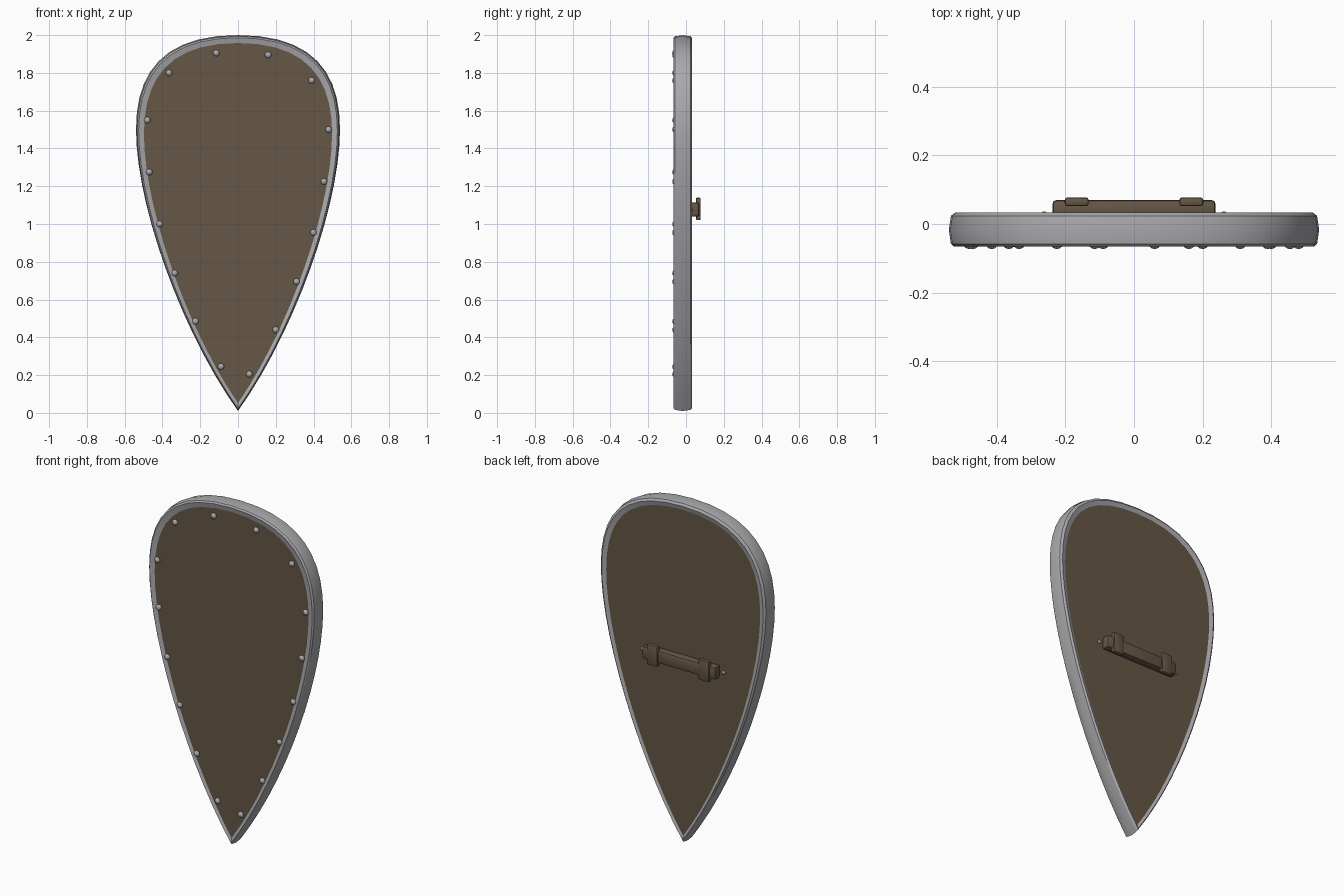
import bpy, bmesh, math
from mathutils import Matrix, Vector
from mathutils.geometry import interpolate_bezier

cube = bpy.data.objects.get("Cube")
if cube:
    bpy.data.objects.remove(cube, do_unlink=True)


def make_material(name, rgb):
    mat = bpy.data.materials.new(name)
    mat.use_nodes = True
    mat.diffuse_color = (*rgb, 1)
    mat.node_tree.nodes["Principled BSDF"].inputs["Base Color"].default_value = (*rgb, 1)
    return mat


wood = make_material("brown wood", (0.13, 0.095, 0.06))
steel = make_material("grey steel", (0.40, 0.40, 0.42))


def add_object(name, bm, mat, smooth=None):
    bmesh.ops.recalc_face_normals(bm, faces=bm.faces)
    mesh = bpy.data.meshes.new(name)
    bm.to_mesh(mesh)
    bm.free()
    mesh.materials.append(mat)
    obj = bpy.data.objects.new(name, mesh)
    bpy.context.collection.objects.link(obj)
    if smooth:
        bpy.ops.object.select_all(action='DESELECT')
        obj.select_set(True)
        bpy.context.view_layer.objects.active = obj
        bpy.ops.object.shade_smooth_by_angle(angle=math.radians(smooth))
    return obj


# Kite outline: one side from tip to crown, then mirrored
def curve(points, count):
    return interpolate_bezier(*[Vector(p) for p in points], count)


half = curve([(0, 0.01), (0.30, 0.43), (0.54, 1.10), (0.54, 1.50)], 15)
half += curve([(0.54, 1.50), (0.54, 1.80), (0.40, 2.0), (0, 2.0)], 11)[1:]
outline = [(p.x, p.y) for p in half] + [(-p.x, p.y) for p in half[-2:0:-1]]


def ring(bm, inset, y):
    sx, sz = 1 - inset / 0.54, 1 - inset
    return [bm.verts.new((x * sx, y, 1 + (z - 1) * sz)) for x, z in outline]


def bridge(bm, a, b):
    n = len(a)
    for i in range(n):
        j = (i + 1) % n
        bm.faces.new((a[i], a[j], b[j], b[i]))


# Rim: (inset, depth) cross-section swept round the outline
section = [(0.042, -0.059), (0.014, -0.066), (0.006, -0.058), (0, -0.017),
           (0.006, 0.024), (0.018, 0.033), (0.042, 0.026)]
bm = bmesh.new()
rings = [ring(bm, d, y) for d, y in section]
for a, b in zip(rings, rings[1:] + rings[:1]):
    bridge(bm, a, b)
add_object("rim", bm, steel, 30)

# Wooden board held inside the rim
bm = bmesh.new()
front, back = ring(bm, 0.038, -0.059), ring(bm, 0.038, 0.026)
bridge(bm, front, back)
bm.faces.new(front)
bm.faces.new(back)
add_object("board", bm, wood)


def add_stud(name, x, y, z, radius, height):
    bm = bmesh.new()
    bmesh.ops.create_uvsphere(bm, u_segments=12, v_segments=8, radius=1)
    bm.transform(Matrix.Translation((x, y, z)) @ Matrix.Diagonal((radius, height, radius, 1)))
    add_object(name, bm, steel, 60)


# Studs spaced round the front edge
studs = [(-0.09, 0.245), (-0.225, 0.485), (-0.335, 0.74), (-0.415, 1.0),
         (-0.47, 1.275), (-0.48, 1.55), (-0.365, 1.80), (-0.115, 1.905),
         (0.16, 1.895), (0.39, 1.76), (0.48, 1.50), (0.455, 1.225),
         (0.40, 0.955), (0.31, 0.695), (0.20, 0.44), (0.06, 0.205)]
for i, (x, z) in enumerate(studs):
    add_stud(f"stud_{i + 1}", x, -0.059, z, 0.017, 0.014)


def add_box(name, centre, size, bevel):
    bm = bmesh.new()
    bmesh.ops.create_cube(bm, size=1)
    bm.transform(Matrix.Translation(centre) @ Matrix.Diagonal((*size, 1)))
    bmesh.ops.bevel(bm, geom=bm.edges[:], offset=bevel, segments=2,
                    affect='EDGES', profile=0.5)
    add_object(name, bm, wood, 30)


# Back grip with two straps and end pins
add_box("grip", (0, 0.045, 1.077), (0.476, 0.05, 0.075), 0.012)
for side, s in (("left", 1), ("right", -1)):
    add_box(f"{side}_strap", (s * 0.167, 0.065, 1.08), (0.07, 0.026, 0.12), 0.008)
    add_stud(f"{side}_grip_pin", s * 0.262, 0.026, 1.077, 0.010, 0.011)
